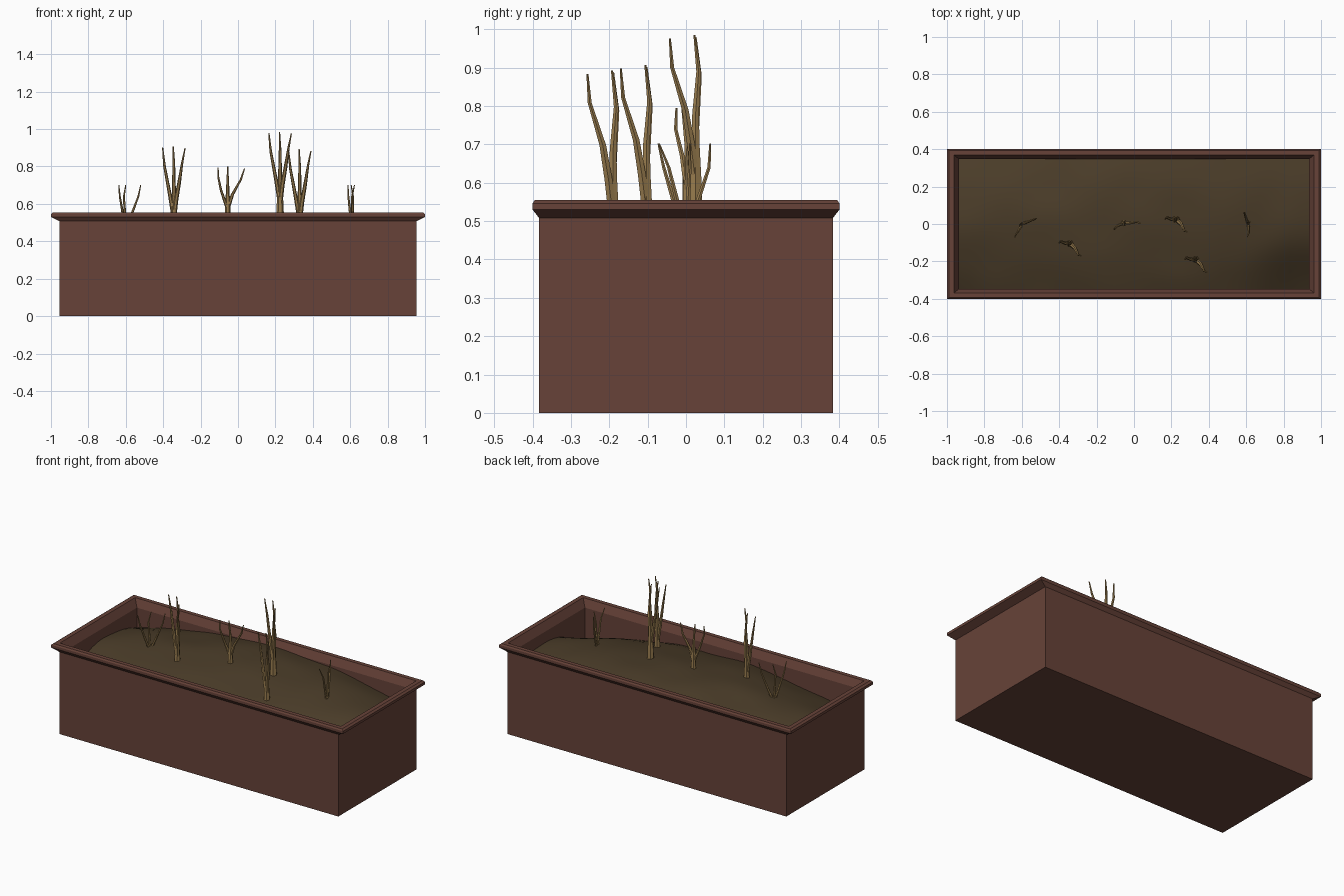
import bpy, bmesh, math
from mathutils import Vector, noise

if "Cube" in bpy.data.objects:
    bpy.data.objects.remove(bpy.data.objects["Cube"])


def material(name, rgb):
    m = bpy.data.materials.new(name)
    m.diffuse_color = (*rgb, 1)
    m.use_nodes = True
    m.node_tree.nodes["Principled BSDF"].inputs["Base Color"].default_value = m.diffuse_color
    return m


CLAY = material("clay", (0.135, 0.055, 0.04))
SOIL = material("soil", (0.07, 0.046, 0.022))
WOOD = material("wood", (0.33, 0.21, 0.08))


def finish(bm, name, mat, smooth=None):
    me = bpy.data.meshes.new(name)
    bm.to_mesh(me)
    bm.free()
    ob = bpy.data.objects.new(name, me)
    bpy.context.collection.objects.link(ob)
    me.materials.append(mat)
    if smooth:
        bpy.ops.object.select_all(action='DESELECT')
        ob.select_set(True)
        bpy.context.view_layer.objects.active = ob
        bpy.ops.object.shade_smooth_by_angle(angle=math.radians(smooth))
    return ob


def bridge(bm, a, b):
    n = len(a)
    for i in range(n):
        bm.faces.new((a[i], a[(i + 1) % n], b[(i + 1) % n], b[i]))


# Planter box: rectangular profile of half-width, half-depth, height
levels = [(.955, .383, 0), (.955, .383, .508), (1, .4, .53), (1, .4, .546),
          (.988, .394, .555), (.962, .368, .555), (.935, .347, .508), (.935, .347, .3)]
bm = bmesh.new()
rings = [[bm.verts.new((sx * hx, sy * hy, z))
          for sx, sy in ((-1, -1), (1, -1), (1, 1), (-1, 1))] for hx, hy, z in levels]
for a, b in zip(rings, rings[1:]):
    bridge(bm, a, b)
bm.faces.new(rings[0][::-1])
finish(bm, "planter_box", CLAY)


# Soil mound
def soil_height(x, y):
    z = .537 - .11 * x * x - .42 * y * y + .08 * y - .3 * x * x * y * y
    z -= .05 * math.exp(-((x - .9) ** 2 + (y + .33) ** 2) / .03)
    return z + .012 * noise.noise(Vector((x * 4, y * 5, .3)))


bm = bmesh.new()
bmesh.ops.create_grid(bm, x_segments=36, y_segments=16, size=1)
for v in bm.verts:
    v.co.x *= .936
    v.co.y *= .348
    v.co.z = soil_height(v.co.x, v.co.y)
finish(bm, "soil", SOIL, 60)


# Tapered twig through points of x, y, z, radius
def twig(bm, pts, place, sides=6):
    prev = None
    for x, y, z, r in pts:
        c = place(Vector((x, y, z)))
        ring = [bm.verts.new(c + Vector((r * math.cos(t), r * math.sin(t), 0)))
                for t in (2 * math.pi * i / sides for i in range(sides))]
        if prev:
            bridge(bm, prev, ring)
        else:
            bm.faces.new(ring[::-1])
        prev = ring
    bm.faces.new(prev)


# Tall saplings: a trunk splitting in three
sapling = [
    [(0, 0, .5, .022), (0, 0, .6, .018), (0, 0, .7, .012), (0, 0, .78, .01),
     (0, .008, .89, .007), (-.003, -.003, .985, .003)],
    [(0, 0, .6, .012), (-.022, 0, .73, .01), (-.05, .01, .88, .007), (-.06, 0, .98, .003)],
    [(0, 0, .6, .013), (.012, -.012, .7, .012), (.028, -.027, .79, .01),
     (.045, -.061, .9, .006), (.06, -.067, .976, .003)]]
for name, off in (("sapling_middle", (.225, .025, 0)), ("sapling_left", (-.343, -.103, -.078)),
                  ("sapling_right", (.33, -.19, -.092))):
    bm = bmesh.new()
    for branch in sapling:
        twig(bm, branch, lambda p: p + Vector(off))
    finish(bm, name, WOOD, 40)

# Small sapling near the centre
bm = bmesh.new()
for branch in (
        [(-.055, .005, .48, .018), (-.055, .005, .6, .013), (-.055, .003, .7, .008), (-.055, -.01, .8, .003)],
        [(-.055, .005, .57, .01), (-.09, -.01, .67, .007), (-.105, -.027, .74, .005), (-.107, -.025, .795, .003)],
        [(-.055, .005, .57, .01), (-.03, .005, .65, .009), (.015, .012, .73, .006), (.035, .003, .79, .003)]):
    twig(bm, branch, lambda p: p)
finish(bm, "small_sapling", WOOD, 40)

# Low twig clumps: three thin stems given by base, bend and tip
clumps = {
    "twig_clump_left": [((-.6, -.005), (-.632, -.058), (-.637, -.072)),
                        ((-.6, 0), (-.61, -.005), (-.6, .008)),
                        ((-.6, 0), (-.533, .025), (-.52, .03))],
    "twig_clump_right": [((.61, 0), (.59, .06), (.588, .063)),
                         ((.61, 0), (.61, .01), (.623, .01)),
                         ((.61, 0), (.615, -.045), (.605, -.07))]}
for name, stems in clumps.items():
    bm = bmesh.new()
    for (bx, by), (mx, my), (tx, ty) in stems:
        twig(bm, [(bx, by, .47, .008), ((bx + mx) / 2, (by + my) / 2, .55, .007),
                  (mx, my, .64, .005), (tx, ty, .702, .0025)], lambda p: p)
    finish(bm, name, WOOD, 40)
